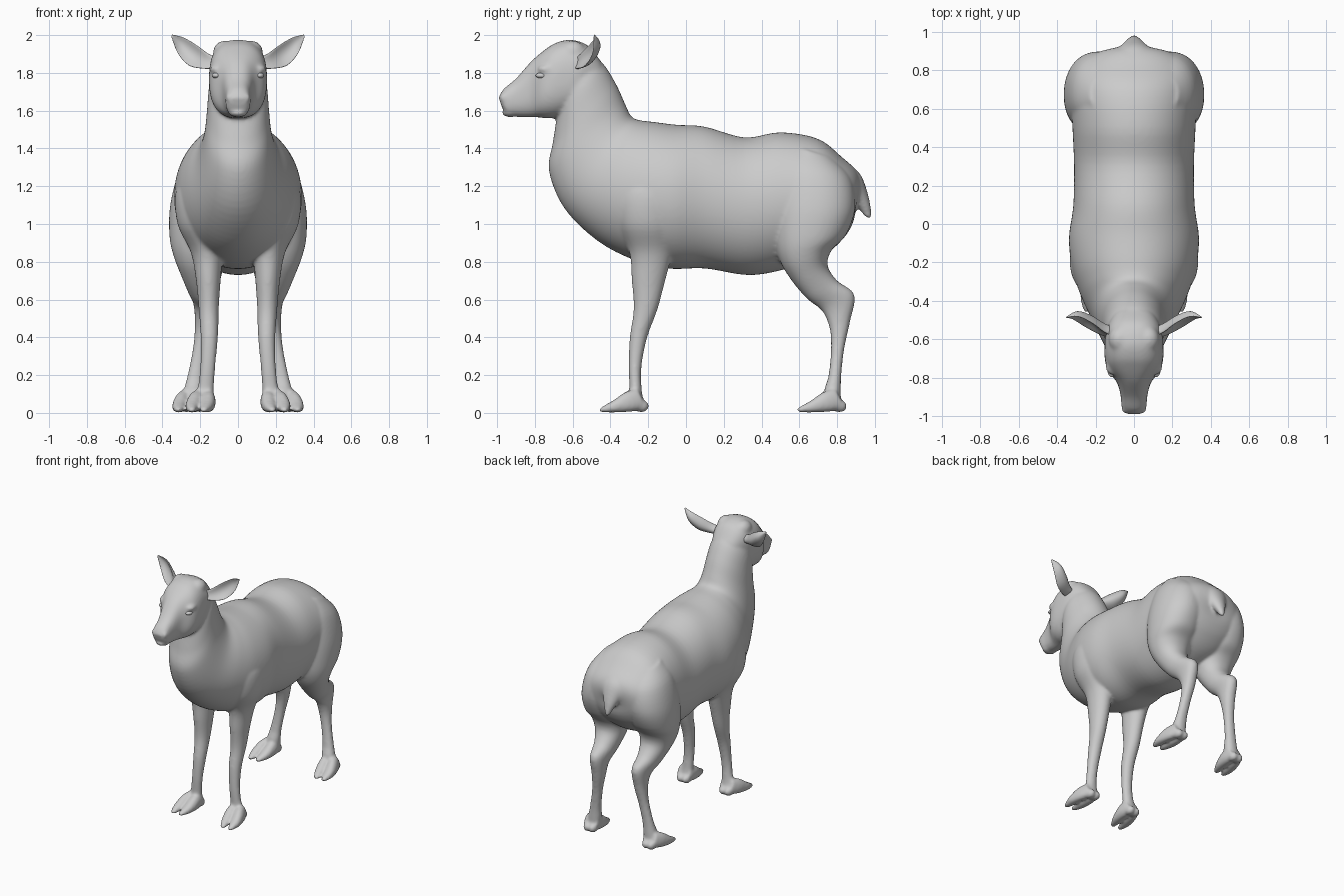
import bpy, bmesh
from math import sin, cos, pi
from mathutils import Vector, Matrix


def smooth_rows(rows, steps=5):
    """Catmull-Rom interpolation between rows of numbers."""
    out = []
    for i in range(len(rows) - 1):
        p0, p1 = rows[max(i - 1, 0)], rows[i]
        p2, p3 = rows[i + 1], rows[min(i + 2, len(rows) - 1)]
        for k in range(steps):
            t = k / steps
            out.append([0.5 * (2 * b + (c - a) * t + (2 * a - 5 * b + 4 * c - d) * t * t
                        + (3 * b - a - 3 * c + d) * t ** 3)
                        for a, b, c, d in zip(p0, p1, p2, p3)])
    return out + [list(rows[-1])]


def skin(bm, rings):
    vs = [[bm.verts.new(p) for p in r] for r in rings]
    n = len(vs[0])
    for a, b in zip(vs, vs[1:]):
        for i in range(n):
            bm.faces.new((a[i], a[(i + 1) % n], b[(i + 1) % n], b[i]))
    bm.faces.new(vs[0])
    bm.faces.new(vs[-1])


def loft(bm, rows, both=False, power=2.0, n=48):
    """Row: y1, z1, y2, z2 (two edge points in side view), x centre, half width."""
    def sp(v):
        return abs(v) ** (2 / power) * (1 if v > 0 else -1)
    for s in ((1, -1) if both else (1,)):
        rings = []
        for y1, z1, y2, z2, xc, hw in smooth_rows(rows):
            rings.append([])
            for k in range(n):
                a = 2 * pi * (k + 0.5) / n
                c, w = sp(cos(a)) / 2, sp(sin(a))
                rings[-1].append((s * (xc + hw * w), (y1 + y2) / 2 + (y1 - y2) * c,
                                  (z1 + z2) / 2 + (z1 - z2) * c))
        skin(bm, rings)


def ball(bm, loc, radii, both=True):
    for s in ((1, -1) if both else (1,)):
        m = Matrix.Translation((s * loc[0], loc[1], loc[2])) @ Matrix.Diagonal((*radii, 1))
        bmesh.ops.create_uvsphere(bm, u_segments=24, v_segments=14, radius=1, matrix=m)


def finish(bm, name, voxel=None):
    bmesh.ops.recalc_face_normals(bm, faces=bm.faces[:])
    me = bpy.data.meshes.new(name)
    bm.to_mesh(me)
    bm.free()
    ob = bpy.data.objects.new(name, me)
    bpy.context.collection.objects.link(ob)
    bpy.context.view_layer.objects.active = ob
    ob.select_set(True)
    if voxel:
        r = ob.modifiers.new("fuse", 'REMESH')
        r.mode, r.voxel_size, r.use_smooth_shade = 'VOXEL', voxel, True
        sm = ob.modifiers.new("soften", 'SMOOTH')
        sm.factor, sm.iterations = 0.5, 10
        for m in ("fuse", "soften"):
            bpy.ops.object.modifier_apply(modifier=m)
    for p in ob.data.polygons:
        p.use_smooth = True
    ob.select_set(False)
    return ob


body = bmesh.new()

# torso and neck
loft(body, [
    (0.935, 1.21, 0.90, 1.10, 0, 0.06), (0.90, 1.285, 0.885, 1.01, 0, 0.19),
    (0.83, 1.35, 0.83, 0.92, 0, 0.285), (0.70, 1.45, 0.72, 0.83, 0, 0.325),
    (0.50, 1.485, 0.52, 0.76, 0, 0.32), (0.31, 1.458, 0.33, 0.73, 0, 0.312),
    (0.10, 1.515, 0.10, 0.765, 0, 0.315), (-0.05, 1.525, -0.10, 0.765, 0, 0.338),
    (-0.17, 1.54, -0.30, 0.82, 0, 0.32), (-0.25, 1.55, -0.48, 0.92, 0, 0.275),
    (-0.29, 1.57, -0.645, 1.085, 0, 0.215), (-0.32, 1.63, -0.725, 1.28, 0, 0.18),
    (-0.37, 1.74, -0.705, 1.43, 0, 0.165), (-0.44, 1.85, -0.685, 1.56, 0, 0.155),
    (-0.52, 1.90, -0.68, 1.62, 0, 0.135)], power=2.05, n=120)

# head and muzzle
loft(body, [
    (-0.45, 1.86, -0.52, 1.66, 0, 0.11), (-0.52, 1.945, -0.60, 1.60, 0, 0.145),
    (-0.61, 1.975, -0.68, 1.565, 0, 0.153), (-0.69, 1.958, -0.74, 1.56, 0, 0.15),
    (-0.75, 1.92, -0.78, 1.565, 0, 0.132), (-0.82, 1.86, -0.83, 1.565, 0, 0.088),
    (-0.90, 1.77, -0.89, 1.567, 0, 0.069), (-0.965, 1.715, -0.945, 1.577, 0, 0.063),
    (-0.992, 1.67, -0.975, 1.62, 0, 0.038)], power=2.5, n=64)
# forehead, brows, cheeks, nostrils, lower lip
ball(body, (0.072, -0.60, 1.91), (0.06, 0.07, 0.06))
ball(body, (0.115, -0.735, 1.82), (0.034, 0.05, 0.024))
ball(body, (0.10, -0.72, 1.735), (0.042, 0.06, 0.05))
ball(body, (0.04, -0.962, 1.668), (0.025, 0.024, 0.026))
ball(body, (0, -0.93, 1.588), (0.05, 0.045, 0.022), both=False)

# hind legs
loft(body, [
    (0.58, 1.41, 0.78, 1.35, 0.14, 0.09), (0.50, 1.29, 0.875, 1.24, 0.16, 0.155),
    (0.47, 1.10, 0.895, 1.08, 0.19, 0.17), (0.47, 0.92, 0.845, 0.94, 0.20, 0.162),
    (0.50, 0.80, 0.77, 0.86, 0.20, 0.14), (0.56, 0.70, 0.75, 0.78, 0.195, 0.11),
    (0.64, 0.605, 0.80, 0.70, 0.187, 0.08), (0.72, 0.54, 0.892, 0.625, 0.18, 0.056),
    (0.76, 0.45, 0.868, 0.48, 0.182, 0.046), (0.768, 0.34, 0.838, 0.34, 0.20, 0.039),
    (0.755, 0.20, 0.822, 0.20, 0.225, 0.042), (0.735, 0.13, 0.82, 0.11, 0.237, 0.050),
    (0.73, 0.06, 0.82, 0.04, 0.245, 0.05)], both=True, power=2.15, n=64)

# front legs
loft(body, [
    (-0.30, 1.30, -0.08, 1.30, 0.19, 0.08), (-0.37, 1.17, -0.02, 1.17, 0.20, 0.13),
    (-0.36, 1.00, -0.03, 1.00, 0.195, 0.125), (-0.30, 0.85, -0.07, 0.85, 0.165, 0.085),
    (-0.287, 0.70, -0.11, 0.70, 0.157, 0.065), (-0.277, 0.55, -0.15, 0.55, 0.155, 0.053),
    (-0.298, 0.40, -0.205, 0.40, 0.152, 0.046), (-0.304, 0.25, -0.235, 0.25, 0.16, 0.040),
    (-0.30, 0.14, -0.235, 0.13, 0.17, 0.043), (-0.30, 0.06, -0.22, 0.05, 0.18, 0.05)],
    both=True)

# cloven feet: two toes and a heel pad each
for x0, y0 in ((0.182, -0.268), (0.252, 0.78)):
    for side in (-1, 1):
        toe = [(0.01, 0.13, 0.06, 0.025, 0.022 * side, 0.032),
               (-0.055, 0.11, -0.01, 0.008, 0.010 + 0.034 * side, 0.040),
               (-0.12, 0.065, -0.10, 0.002, 0.022 + 0.039 * side, 0.036),
               (-0.175, 0.034, -0.17, 0.002, 0.030 + 0.033 * side, 0.022),
               (-0.192, 0.022, -0.19, 0.004, 0.032 + 0.030 * side, 0.012)]
        loft(body, [(y0 + a, b, y0 + c, d, x0 + e, f) for a, b, c, d, e, f in toe],
             both=True, power=2.2, n=24)
        ball(body, (x0 + 0.022 * side, y0 + 0.032, 0.036), (0.032, 0.04, 0.034))

# tail, growing out of the rump
loft(body, [
    (0.86, 1.325, 0.76, 1.20, 0, 0.14), (0.925, 1.26, 0.85, 1.15, 0, 0.10),
    (0.960, 1.17, 0.895, 1.10, 0, 0.06), (0.978, 1.09, 0.92, 1.075, 0, 0.036),
    (0.982, 1.025, 0.945, 1.04, 0, 0.014)])
finish(body, "body", voxel=0.0095)

# cupped ears
ears = bmesh.new()
u, nrm = Vector((-0.35, 0.15, 0.92)).normalized(), Vector((0.3, -0.95, 0.1)).normalized()
ear_rows = smooth_rows([
    (0.10, -0.575, 1.85, 0.030, 0.026), (0.165, -0.55, 1.860, 0.042, 0.022),
    (0.235, -0.505, 1.892, 0.058, 0.014), (0.30, -0.475, 1.945, 0.044, 0.010),
    (0.35, -0.485, 1.997, 0.006, 0.004)])
for s in (1, -1):
    rings = []
    for x, y, z, w, th in ear_rows:
        ring = []
        for k in range(24):
            a = 2 * pi * k / 24
            p = Vector((x, y, z)) + u * w * cos(a) \
                + nrm * (th * sin(a) + 0.6 * w * (cos(a) ** 2 - 0.5))
            ring.append((s * p.x, p.y, p.z))
        rings.append(ring)
    skin(ears, rings)
finish(ears, "ears")

# eyes
eyes = bmesh.new()
ball(eyes, (0.114, -0.762, 1.786), (0.024, 0.034, 0.016))
finish(eyes, "eyes")
